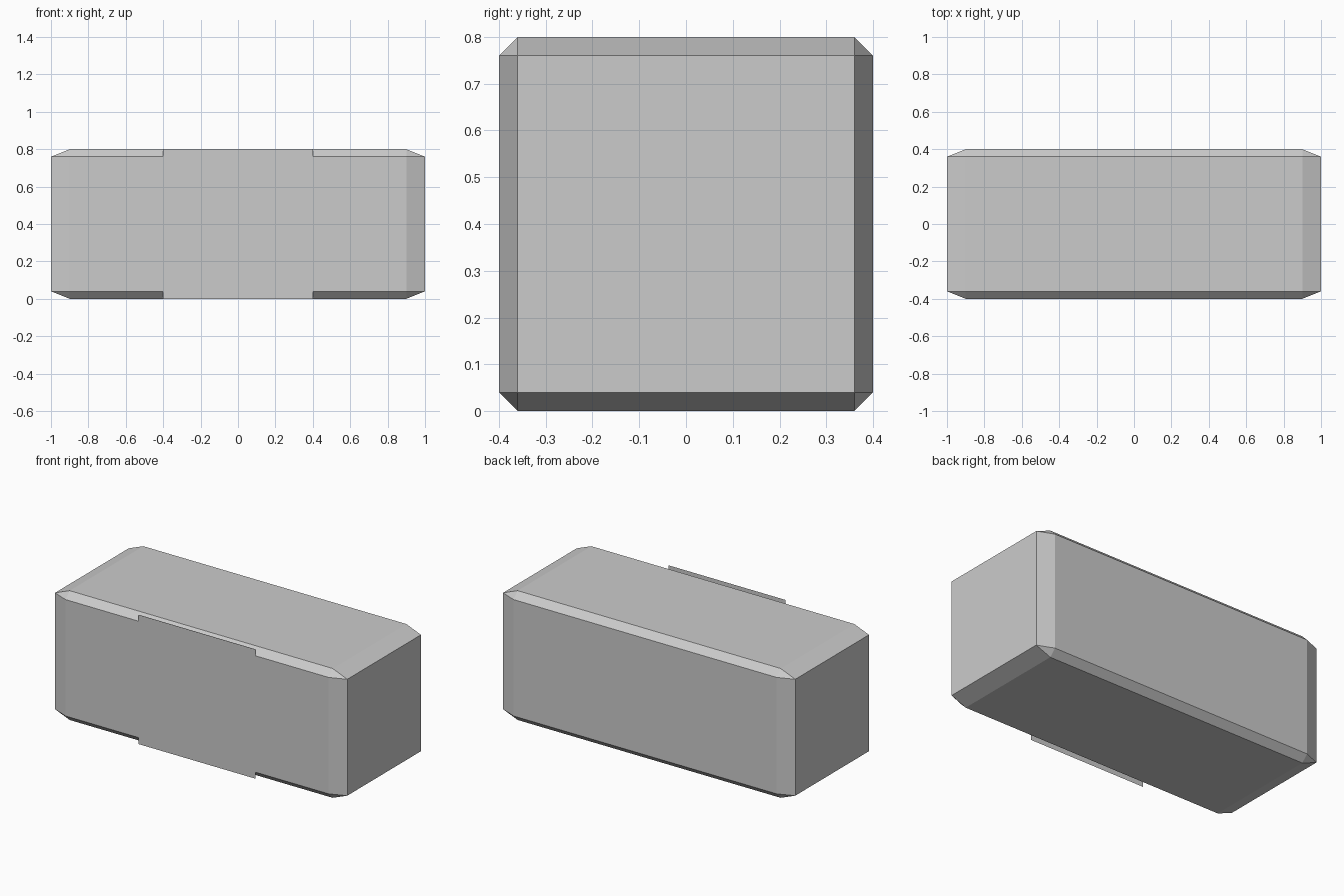
import bpy, bmesh
from mathutils import Matrix

if "Cube" in bpy.data.objects:
    bpy.data.objects.remove(bpy.data.objects["Cube"])


def make_object(name, bm):
    mesh = bpy.data.meshes.new(name)
    bmesh.ops.recalc_face_normals(bm, faces=bm.faces[:])
    bm.to_mesh(mesh)
    bm.free()
    obj = bpy.data.objects.new(name, mesh)
    bpy.context.collection.objects.link(obj)
    return obj


# Body: chamfered cube, stretched so the chamfer is longer along x
bm = bmesh.new()
bmesh.ops.create_cube(bm, size=2)
bmesh.ops.bevel(bm, geom=bm.edges[:], offset=0.1, offset_type='OFFSET',
                segments=1, profile=0.5, affect='EDGES')
bmesh.ops.scale(bm, vec=(1, 0.4, 0.4), verts=bm.verts)
bmesh.ops.translate(bm, vec=(0, 0, 0.4), verts=bm.verts)
make_object("body", bm)

# Front panel: flat sheet lying on the front face, full height
bm = bmesh.new()
bmesh.ops.create_grid(bm, x_segments=1, y_segments=1, size=0.4,
                      matrix=Matrix.Rotation(1.5707963, 4, 'X'))
bmesh.ops.translate(bm, vec=(0, -0.4005, 0.4), verts=bm.verts)
panel = make_object("front_panel", bm)
if panel.data.polygons[0].normal.y > 0:
    panel.data.flip_normals()
